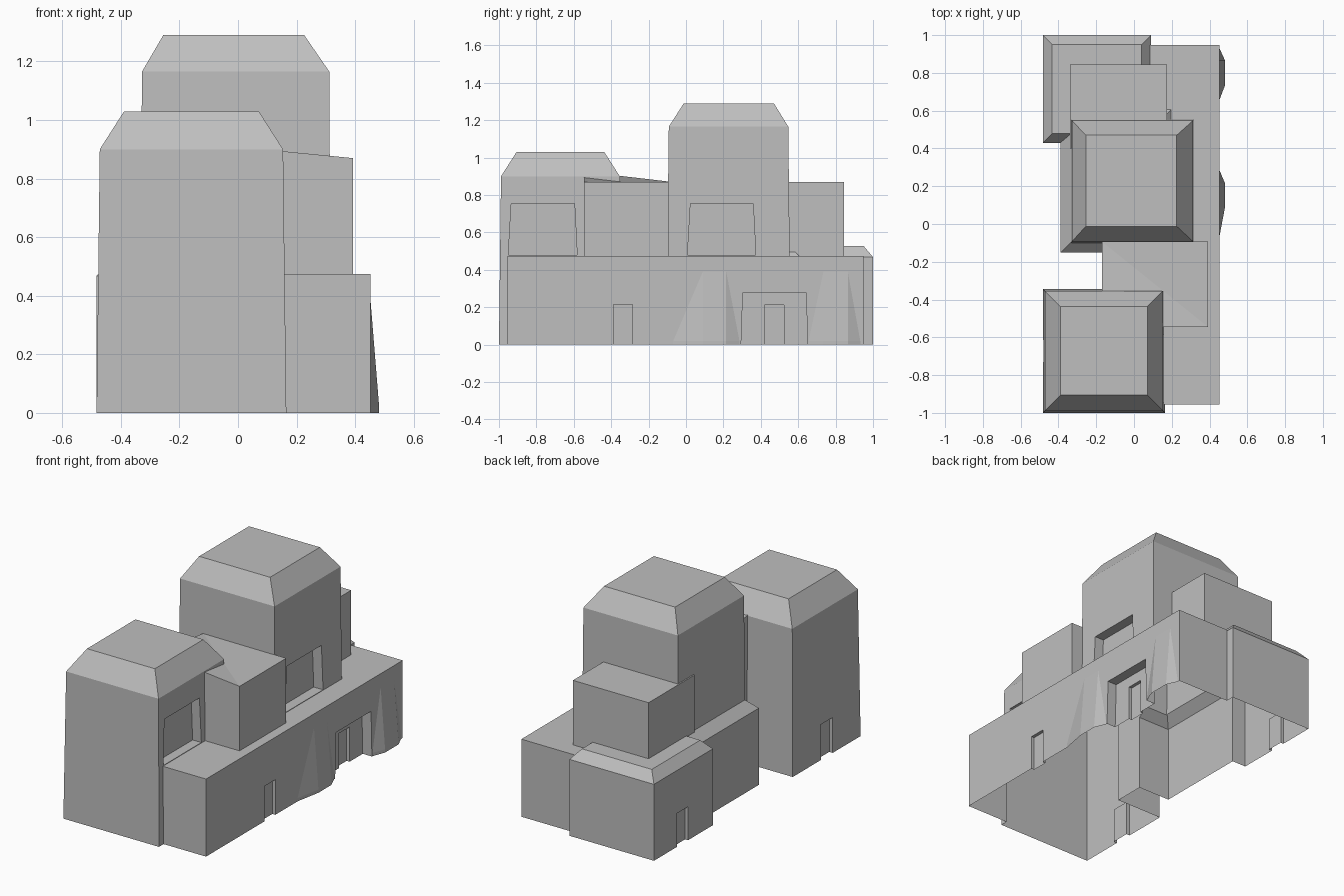
import bpy, bmesh
from mathutils import Vector

cube = bpy.data.objects.get("Cube")
if cube:
    bpy.data.objects.remove(cube)

clay = bpy.data.materials.new("plain_grey")
clay.use_nodes = True
grey = (0.52, 0.52, 0.52, 1)
clay.diffuse_color = grey
clay.node_tree.nodes["Principled BSDF"].inputs["Base Color"].default_value = grey
BASE = -0.1  # solids start below ground and are trimmed at z = 0


def loft(name, rings):
    """Closed solid through a stack of rings with equal point counts."""
    bm = bmesh.new()
    loops = [[bm.verts.new(p) for p in ring] for ring in rings]
    n = len(loops[0])
    for low, high in zip(loops, loops[1:]):
        for i in range(n):
            j = (i + 1) % n
            bm.faces.new((low[i], low[j], high[j], high[i]))
    bm.faces.new(loops[0][::-1])
    bm.faces.new(loops[-1])
    bmesh.ops.triangulate(bm, faces=[f for f in bm.faces if len(f.verts) == 4])
    bmesh.ops.recalc_face_normals(bm, faces=bm.faces)
    mesh = bpy.data.meshes.new(name)
    bm.to_mesh(mesh)
    bm.free()
    mesh.materials.append(clay)
    ob = bpy.data.objects.new(name, mesh)
    bpy.context.collection.objects.link(ob)
    return ob


def rect(x0, x1, y0, y1, z):
    return [(x0, y0, z), (x1, y0, z), (x1, y1, z), (x0, y1, z)]


def box(name, x0, x1, y0, y1, z0, z1):
    return loft(name, [rect(x0, x1, y0, y1, z0), rect(x0, x1, y0, y1, z1)])


def capped(name, x0, x1, y0, y1, shoulder, top, inset, taper=0.0):
    """Block with slightly leaning walls and a chamfered roof."""
    rings = [rect(x0, x1, y0, y1, BASE), rect(x0, x1, y0, y1, 0)]
    for d, z in ((taper, shoulder), (taper + inset, top)):
        rings.append(rect(x0 + d, x1 - d, y0 + d, y1 - d, z))
    return loft(name, rings)


def buttress(name, ya, yb, yc, yd):
    """Leaning support that fades into the long wall."""
    def ring(z, bulge):
        return [(0.4, ya, z), (0.446, ya, z), (0.446 + bulge, yb, z),
                (0.446 + bulge, yc, z), (0.446, yd, z), (0.4, yd, z)]
    return loft(name, [ring(BASE, 0.036), ring(0.02, 0.036), ring(0.44, 0.002)])


def alcove(name, x0, x1, y0, y1, z0, z1):
    """Recess cutter narrowing toward its top."""
    return loft(name, [rect(x0, x1, y0, y1, z0),
                       rect(x0, x1, y0 + 0.016, y1 - 0.014, z1)])


# Blocks of the building
walls = capped("building_walls", -0.483, 0.165, -1.0, -0.343, 0.9, 1.03, 0.083, 0.011)
annex_base = rect(-0.17, 0.392, -0.545, -0.093, BASE)
annex_top = [(x, y, z) for (x, y, _), z in zip(annex_base, (0.925, 0.87, 0.87, 0.872))]
blocks = [
    box("long_wing", 0.0, 0.452, -0.955, 0.948, BASE, 0.475),
    loft("front_annex", [annex_base, annex_top]),
    capped("middle_block", -0.388, 0.2, -0.152, 0.61, 0.47, 0.53, 0.06),
    loft("main_tower", [rect(-0.333, 0.316, -0.102, 0.556, 0.3),
                        rect(-0.328, 0.312, -0.092, 0.547, 1.165),
                        rect(-0.255, 0.226, -0.012, 0.47, 1.29)]),
    capped("back_block", -0.483, 0.09, 0.43, 1.0, 0.468, 0.527, 0.05),
    box("back_annex", -0.338, 0.175, 0.4, 0.845, 0.35, 0.87),
    buttress("buttress_front", -0.1, 0.09, 0.215, 0.3),
    buttress("buttress_back", 0.64, 0.735, 0.865, 0.945),
]

# Alcoves and doorways
cuts = [
    alcove("tower_alcove", 0.1, 0.3, -0.95, -0.582, 0.478, 0.755),
    alcove("main_alcove", 0.252, 0.42, 0.008, 0.373, 0.478, 0.755),
    alcove("wing_alcove", 0.39, 0.6, 0.288, 0.656, -0.2, 0.28),
    box("wing_door", 0.432, 0.6, -0.388, -0.285, -0.2, 0.215),
    box("alcove_door", 0.37, 0.6, 0.42, 0.523, -0.2, 0.213),
    box("tower_door", -0.6, -0.46, -0.73, -0.615, -0.2, 0.215),
    box("back_door", -0.6, -0.463, 0.67, 0.775, -0.2, 0.205),
]

# Join the blocks, then carve the openings
bpy.context.view_layer.objects.active = walls
for part in blocks + cuts:
    mod = walls.modifiers.new(part.name, "BOOLEAN")
    mod.operation = "DIFFERENCE" if part in cuts else "UNION"
    mod.solver = "EXACT"
    mod.object = part
    bpy.ops.object.modifier_apply(modifier=mod.name)
for part in blocks + cuts:
    bpy.data.objects.remove(part)

# Trim at ground level, leaving the underside open
bm = bmesh.new()
bm.from_mesh(walls.data)
bmesh.ops.bisect_plane(bm, geom=bm.verts[:] + bm.edges[:] + bm.faces[:],
                       plane_co=Vector((0, 0, 0)), plane_no=Vector((0, 0, 1)),
                       clear_inner=True)
bmesh.ops.dissolve_limit(bm, angle_limit=0.005, verts=bm.verts, edges=bm.edges)
bm.to_mesh(walls.data)
bm.free()
walls.data.shade_flat()
